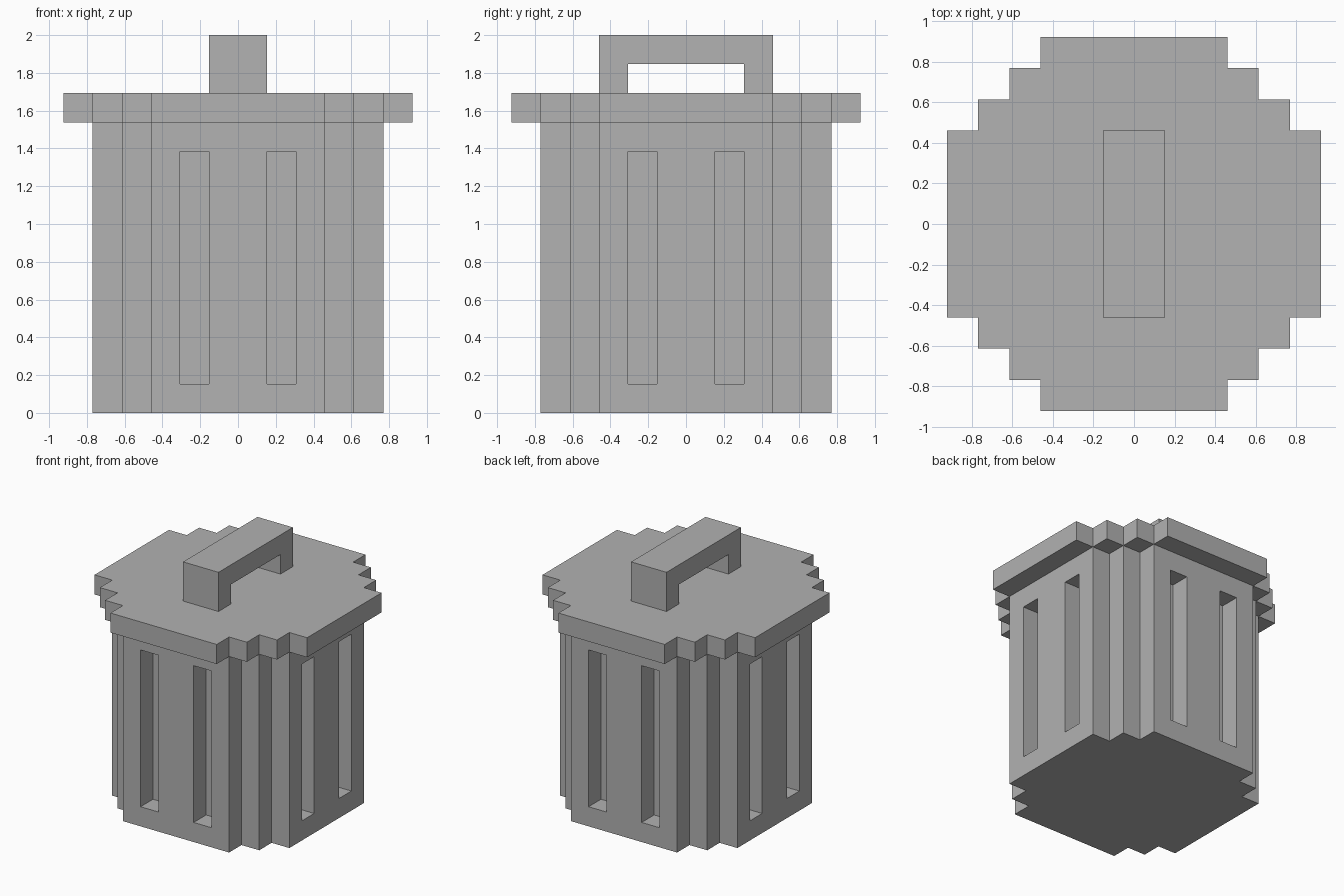
import bpy
import bmesh
from mathutils import Matrix, Vector

U = 2 / 13  # one block

cube = bpy.data.objects.get("Cube")
if cube:
    bpy.data.objects.remove(cube, do_unlink=True)

grey = bpy.data.materials.new("metal grey")
grey.use_nodes = True
colour = (0.445, 0.445, 0.445, 1)
grey.diffuse_color = colour
bsdf = next(n for n in grey.node_tree.nodes if n.type == "BSDF_PRINCIPLED")
bsdf.inputs["Base Color"].default_value = colour


def add_object(name, bm):
    """Turn a block-unit bmesh into a scaled grey object."""
    bmesh.ops.recalc_face_normals(bm, faces=bm.faces)
    bmesh.ops.scale(bm, vec=(U, U, U), verts=bm.verts)
    mesh = bpy.data.meshes.new(name)
    bm.to_mesh(mesh)
    bm.free()
    mesh.materials.append(grey)
    obj = bpy.data.objects.new(name, mesh)
    bpy.context.collection.objects.link(obj)
    return obj


def prism(name, points, direction):
    """Extrude a closed profile along a direction."""
    bm = bmesh.new()
    face = bm.faces.new([bm.verts.new(p) for p in points])
    result = bmesh.ops.extrude_face_region(bm, geom=[face], use_keep_orig=True)
    verts = [g for g in result["geom"] if isinstance(g, bmesh.types.BMVert)]
    bmesh.ops.translate(bm, verts=verts, vec=direction)
    return add_object(name, bm)


def stepped_disc(radius, z, flat=3):
    """Outline of a blocky circle, one stepped corner turned four times."""
    corner = [(radius, flat)]
    for i in range(radius - flat):
        corner.append((radius - i - 1, flat + i))
        if i < radius - flat - 1:
            corner.append((radius - i - 1, flat + i + 1))
    corner.append((flat, radius))
    points = []
    for _ in range(4):
        points += [(x, y, z) for x, y in corner]
        corner = [(-y, x) for x, y in corner]
    return points


# Can body and lid
body = prism("can_body", stepped_disc(5, 0), (0, 0, 10))
prism("lid", stepped_disc(6, 10), (0, 0, 1))

# Arched handle
arch = [(-3, 11), (-3, 13), (3, 13), (3, 11), (2, 11), (2, 12), (-2, 12), (-2, 11)]
prism("lid_handle", [(-1, y, z) for y, z in arch], (2, 0, 0))

# Two recessed slots on each of the four sides
bm = bmesh.new()
for turn in range(4):
    spin = Matrix.Rotation(turn * 1.5707963, 4, "Z")
    for x in (-1.5, 1.5):
        place = spin @ Matrix.Translation(Vector((x, -5, 5)))
        bmesh.ops.create_cube(bm, size=1, matrix=place @ Matrix.Diagonal((1, 2, 8, 1)))
cutter = add_object("slot_cutter", bm)
cutter.hide_render = True

cut = body.modifiers.new("slots", "BOOLEAN")
cut.operation = "DIFFERENCE"
cut.solver = "EXACT"
cut.object = cutter
bpy.context.view_layer.objects.active = body
bpy.ops.object.modifier_apply(modifier=cut.name)
bpy.data.objects.remove(cutter, do_unlink=True)
